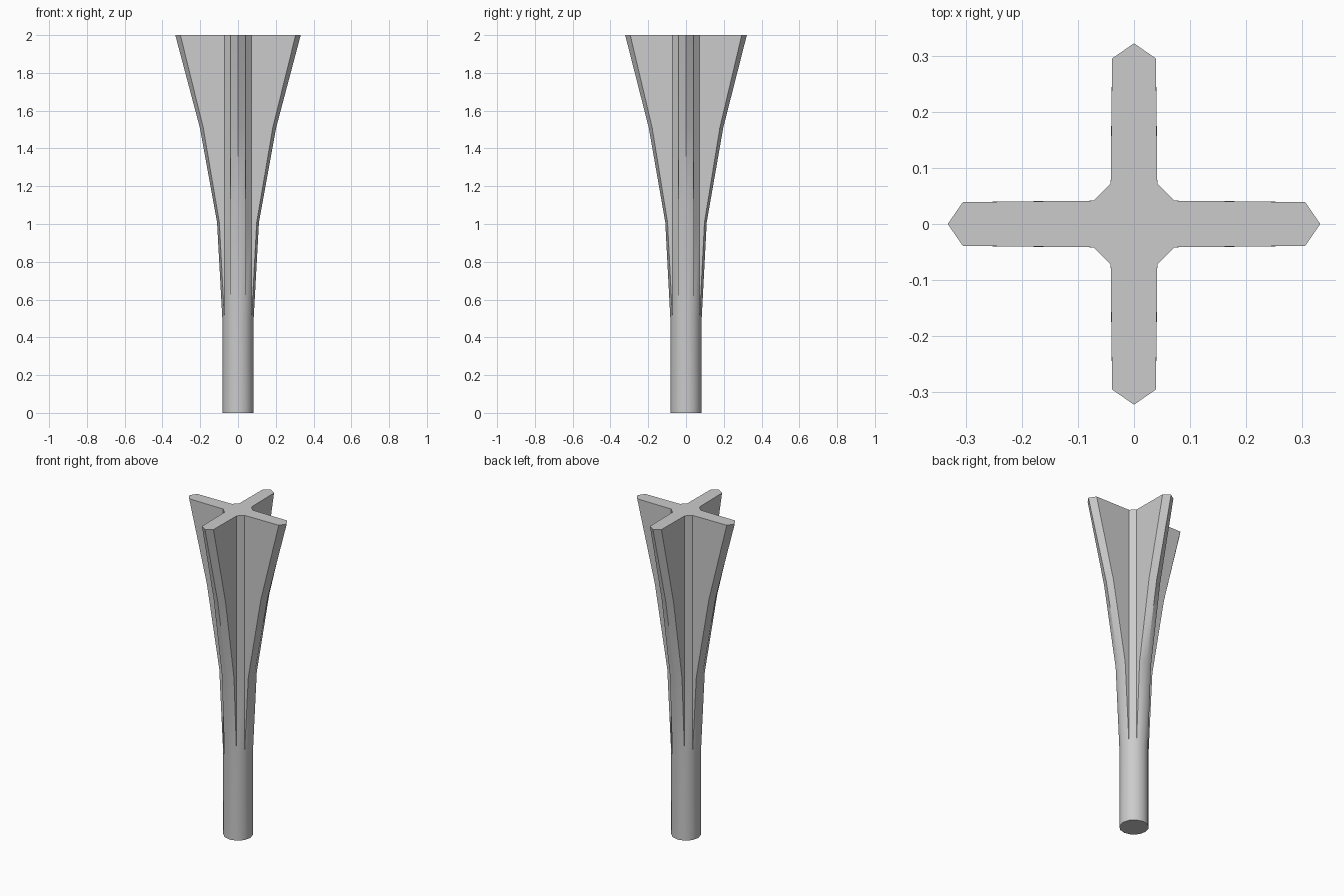
import bpy, bmesh, math
from mathutils import Matrix

cube = bpy.data.objects.get("Cube")
if cube:
    bpy.data.objects.remove(cube, do_unlink=True)

grey = bpy.data.materials.new("plain grey")
grey.use_nodes = True
colour = (0.6, 0.6, 0.6, 1)
grey.diffuse_color = colour
grey.node_tree.nodes["Principled BSDF"].inputs["Base Color"].default_value = colour

R = 0.083                                  # shaft radius, twelve sides
ROOT_X, ROOT_Y = R * math.cos(math.pi / 6), R / 2

# height, fin tip, fin shoulder, half thickness, for the x fins and the y fins
X_FIN = [(0, R, ROOT_X, ROOT_Y), (0.5, R, ROOT_X, ROOT_Y), (1.01, 0.111, 0.099, 0.0412),
         (1.51, 0.202, 0.184, 0.0405), (2, 0.332, 0.305, 0.039)]
Y_FIN = [(z, R + (tip - R) * 0.96, ROOT_X + (sh - ROOT_X) * 0.957, w)
         for z, tip, sh, w in X_FIN]


def arm_points(level, turn):
    """Five outline points of one fin: root, shoulder, tip, shoulder, root."""
    z, tip, shoulder, w = level
    flat = [(ROOT_X, -ROOT_Y), (shoulder, -w), (tip, 0), (shoulder, w), (ROOT_X, ROOT_Y)]
    rot = Matrix.Rotation(turn * math.pi / 2, 3, "Z")
    return [rot @ Matrix.Translation((x, y, z)).translation for x, y in flat]


# Loft the round shaft into the four flared fins
bm = bmesh.new()
rings = []
for xl, yl in zip(X_FIN, Y_FIN):
    pts = [p for turn in range(4) for p in arm_points(yl if turn % 2 else xl, turn)]
    rings.append([bm.verts.new(p) for p in pts])
for low, high in zip(rings, rings[1:]):
    for i in range(len(low)):
        j = (i + 1) % len(low)
        bm.faces.new((low[i], low[j], high[j], high[i]))
bm.faces.new(list(reversed(rings[0])))
bm.faces.new(rings[-1])

# Where fins begin, shoulder and root meet in one point
bmesh.ops.remove_doubles(bm, verts=bm.verts[:], dist=0.0001)
bmesh.ops.recalc_face_normals(bm, faces=bm.faces[:])
mesh = bpy.data.meshes.new("finned_post")
bm.to_mesh(mesh)
bm.free()
mesh.materials.append(grey)

post = bpy.data.objects.new("finned_post", mesh)
bpy.context.collection.objects.link(post)
bpy.ops.object.select_all(action="DESELECT")
post.select_set(True)
bpy.context.view_layer.objects.active = post
bpy.ops.object.shade_smooth_by_angle(angle=math.radians(35))
